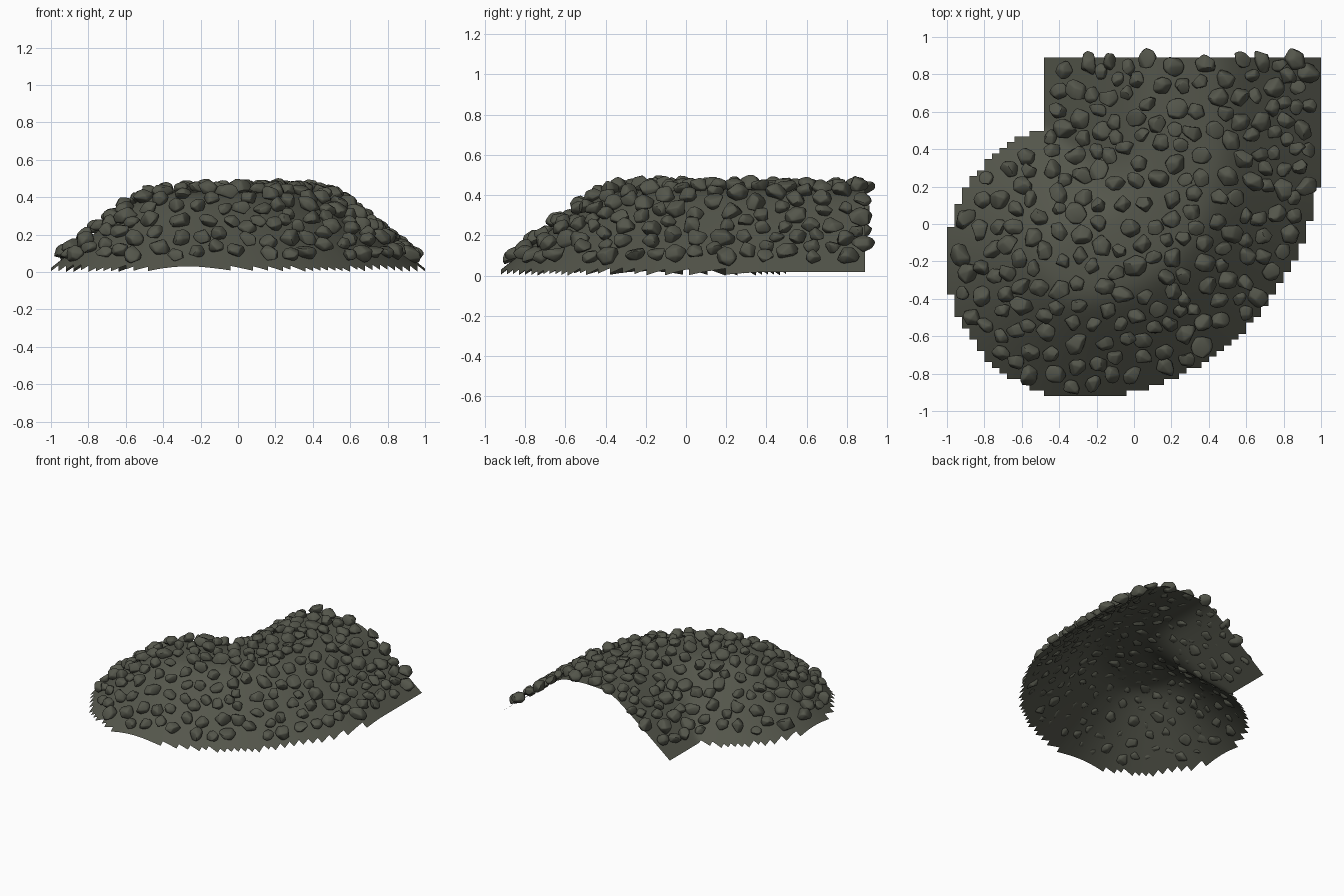
import bpy, bmesh, math, random
from mathutils import Vector, Matrix, Euler
from mathutils.geometry import interpolate_bezier

if "Cube" in bpy.data.objects:
    bpy.data.objects.remove(bpy.data.objects["Cube"])

random.seed(7)


def material(name, rgb):
    m = bpy.data.materials.new(name)
    m.diffuse_color = (*rgb, 1)
    m.use_nodes = True
    m.node_tree.nodes["Principled BSDF"].inputs["Base Color"].default_value = m.diffuse_color
    return m


rock = material("olive grey rock", (0.088, 0.092, 0.070))

# Ridge centre line: straight from the back, then bending to the left
V = Vector
PATH = [V((0.26, 1.6, 0)), V((0.26, 0.40, 0))]
PATH += interpolate_bezier(V((0.26, 0.40, 0)), V((0.25, 0.09, 0)),
                           V((0.03, -0.17, 0)), V((-0.265, -0.195, 0)), 14)[1:]


def distance(x, y):
    p = V((x, y, 0))
    best = 9
    for a, b in zip(PATH, PATH[1:]):
        t = max(0, min(1, (p - a).dot(b - a) / (b - a).length_squared))
        best = min(best, (p - a.lerp(b, t)).length)
    return best


def height(x, y):
    # soft minimum of a flat crest and straight side slopes
    crest, slope = 0.437, 0.80 * (0.765 - distance(x, y))
    return max(0.0, (crest + slope - math.hypot(crest - slope, 0.06)) / 2)


def normal(x, y, e=0.03):
    return V((height(x - e, y) - height(x + e, y),
              height(x, y - e) - height(x, y + e), 2 * e)).normalized()


def make_object(name, bm):
    me = bpy.data.meshes.new(name)
    bm.to_mesh(me)
    bm.free()
    me.materials.append(rock)
    ob = bpy.data.objects.new(name, me)
    bpy.context.collection.objects.link(ob)
    return ob


# Embankment: open sheet of grid cells, kept where they lie near the ridge
DX, DY = 0.04, 1.81 / 60
bm = bmesh.new()
verts = {}


def grid_vert(i, j):
    if (i, j) not in verts:
        x, y = -1 + i * DX, 0.89 - j * DY
        verts[i, j] = bm.verts.new((x, y, height(x, y)))
    return verts[i, j]


for i in range(50):
    for j in range(60):
        if distance(-1 + (i + 0.5) * DX, 0.89 - (j + 0.5) * DY) < 0.739:
            bm.faces.new([grid_vert(i, j), grid_vert(i, j + 1),
                          grid_vert(i + 1, j + 1), grid_vert(i + 1, j)])
bank = make_object("embankment", bm)
bank.data.shade_smooth()


# Stone shapes: hulls of random points with worn (bevelled) edges
def stone_shape():
    b = bmesh.new()
    while len(b.verts) < 14:
        p = V([random.gauss(0, 1) for _ in range(3)]).normalized()
        if all((p - v.co).length > 0.55 for v in b.verts):
            b.verts.new(p)
    hull = bmesh.ops.convex_hull(b, input=b.verts[:])
    bmesh.ops.dissolve_limit(b, angle_limit=math.radians(22),
                             verts=b.verts[:], edges=b.edges[:])
    bmesh.ops.bevel(b, geom=b.edges[:], offset=0.13, segments=2, profile=0.5,
                    affect='EDGES', clamp_overlap=True)
    bmesh.ops.recalc_face_normals(b, faces=b.faces[:])
    me = bpy.data.meshes.new("stone_shape")
    b.to_mesh(me)
    b.free()
    return me


shapes = [stone_shape() for _ in range(12)]

# Scatter the stones over the bank, half leaning with the slope
spots = []
for _ in range(9000):
    x, y = random.uniform(-1, 1), random.uniform(-0.9, 0.885)
    if distance(x, y) > 0.672:
        continue
    p = V((x, y, height(x, y)))
    r = random.uniform(0.043, 0.064)
    if all((p - q).length > 0.88 * (r + s) for q, s in spots):
        spots.append((p, r))

bm = bmesh.new()
for p, r in spots:
    n = normal(p.x, p.y)
    up = (n + V((0, 0, 0.8))).normalized()
    size = Matrix.Diagonal((r * random.uniform(1.0, 1.3), r * random.uniform(0.85, 1.05),
                            r * random.uniform(0.7, 0.9), 1))
    lean = up.to_track_quat('Z', 'Y').to_matrix().to_4x4()
    spin = Euler((random.uniform(-.3, .3), random.uniform(-.3, .3),
                  random.uniform(0, 6.28))).to_matrix().to_4x4()
    start = len(bm.verts)
    bm.from_mesh(random.choice(shapes))
    bm.verts.ensure_lookup_table()
    bmesh.ops.transform(bm, verts=bm.verts[start:],
                        matrix=Matrix.Translation(p + n * 0.023) @ lean @ spin @ size)
stones = make_object("stones", bm)
for me in shapes:
    bpy.data.meshes.remove(me)

bpy.context.view_layer.objects.active = stones
stones.select_set(True)
bpy.ops.object.shade_smooth_by_angle(angle=math.radians(40))
